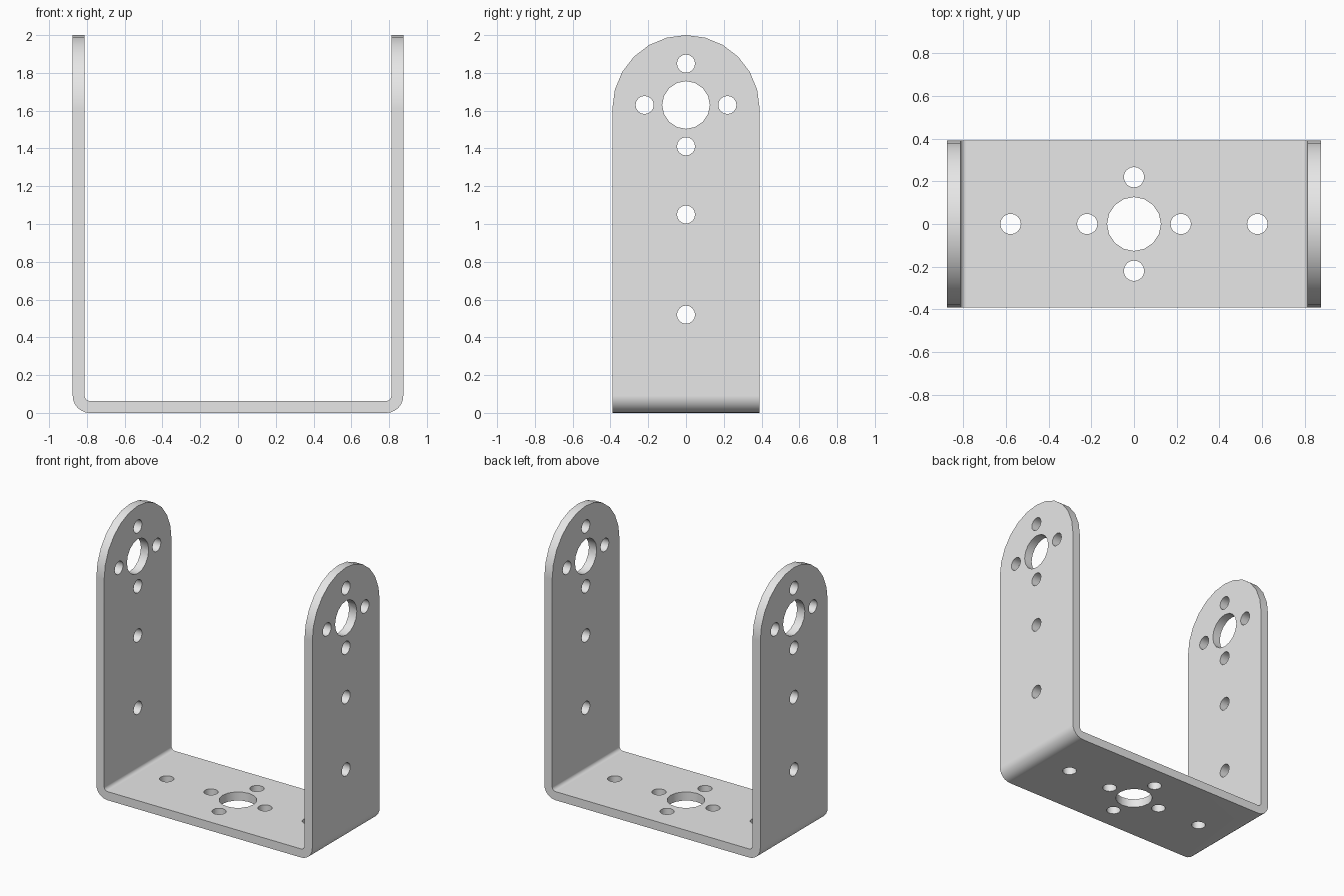
import bpy
import bmesh
from math import pi, cos, sin
from mathutils import Matrix, Vector

cube = bpy.data.objects.get("Cube")
if cube:
    bpy.data.objects.remove(cube)

HALF_X, HALF_Y, HEIGHT = 0.875, 0.39, 2.0
THICK = 0.063
BEND_OUT, BEND_IN = 0.09, 0.027
HUB_Z = 1.63          # height of the hub hole in each leg
HUB_R, SCREW_R, SCREW_OFFSET = 0.126, 0.048, 0.219


def arc(cx, cz, r, start, end, steps):
    """Points along a circular arc in a 2D profile."""
    angles = [start + (end - start) * i / steps for i in range(steps + 1)]
    return [(cx + r * cos(a), cz + r * sin(a)) for a in angles]


def new_object(name, bm):
    bmesh.ops.recalc_face_normals(bm, faces=bm.faces)
    mesh = bpy.data.meshes.new(name)
    bm.to_mesh(mesh)
    bm.free()
    obj = bpy.data.objects.new(name, mesh)
    bpy.context.collection.objects.link(obj)
    return obj


def extruded(name, points, depth):
    """Prism from a closed outline, extruded by a depth vector about its centre."""
    bm = bmesh.new()
    depth = Vector(depth)
    face = bm.faces.new([bm.verts.new(Vector(p) - depth / 2) for p in points])
    moved = bmesh.ops.extrude_face_region(bm, geom=[face])["geom"]
    bmesh.ops.translate(bm, vec=depth,
                        verts=[v for v in moved if isinstance(v, bmesh.types.BMVert)])
    return new_object(name, bm)


def apply_boolean(obj, cutter, operation):
    mod = obj.modifiers.new("cut", 'BOOLEAN')
    mod.object, mod.operation, mod.solver = cutter, operation, 'EXACT'
    bpy.context.view_layer.objects.active = obj
    bpy.ops.object.modifier_apply(modifier=mod.name)
    bpy.data.objects.remove(cutter)


# U-shaped strip with rounded bends, a little oversize before trimming
top = HEIGHT + 0.1
inner_x = HALF_X - THICK
outer = arc(HALF_X - BEND_OUT, BEND_OUT, BEND_OUT, -pi / 2, 0, 6) + [(HALF_X, top)]
inner = [(inner_x, top)] + arc(inner_x - BEND_IN, THICK + BEND_IN, BEND_IN, 0, -pi / 2, 4)
half = outer + inner
profile = half + [(-x, z) for x, z in reversed(half)]
bracket = extruded("u_bracket", [(x, 0, z) for x, z in profile], (0, 1, 0))

# Trim to the strip width with round leg tops
outline = [(-HALF_Y, -0.1), (HALF_Y, -0.1)] + arc(0, HEIGHT - HALF_Y, HALF_Y, 0, pi, 12)
trim = extruded("trim_shape", [(0, y, z) for y, z in outline], (3, 0, 0))
apply_boolean(bracket, trim, 'INTERSECT')


# Hub hole, four screws around it and two spare holes, as offsets along / across the strip
def hole_pattern(spares):
    s = SCREW_OFFSET
    return ([(0, 0, HUB_R)]
            + [(a, b, SCREW_R) for a, b in ((s, 0), (-s, 0), (0, s), (0, -s))]
            + [(a, 0, SCREW_R) for a in spares])


bm = bmesh.new()


def drill(location, radius, length, rotation):
    bmesh.ops.create_cone(bm, cap_ends=True, segments=16, radius1=radius, radius2=radius,
                          depth=length, matrix=Matrix.Translation(location) @ rotation)


for along, across, r in hole_pattern((-0.58, -1.11)):
    drill((0, across, HUB_Z + along), r, 3, Matrix.Rotation(pi / 2, 4, 'Y'))
for along, across, r in hole_pattern((-0.578, 0.578)):
    drill((along, across, 0), r, 0.3, Matrix.Identity(4))
apply_boolean(bracket, new_object("drills", bm), 'DIFFERENCE')

# Plain grey metal
metal = bpy.data.materials.new("grey_metal")
metal.use_nodes = True
grey = (0.8, 0.8, 0.8, 1)
metal.diffuse_color = grey
metal.node_tree.nodes["Principled BSDF"].inputs["Base Color"].default_value = grey
bracket.data.materials.clear()
bracket.data.materials.append(metal)

# Smooth bends and hole walls, crisp sheet edges
bpy.ops.object.select_all(action='DESELECT')
bracket.select_set(True)
bpy.context.view_layer.objects.active = bracket
bpy.ops.object.shade_smooth_by_angle()
weighted = bracket.modifiers.new("weighted_normals", 'WEIGHTED_NORMAL')
weighted.keep_sharp = True
